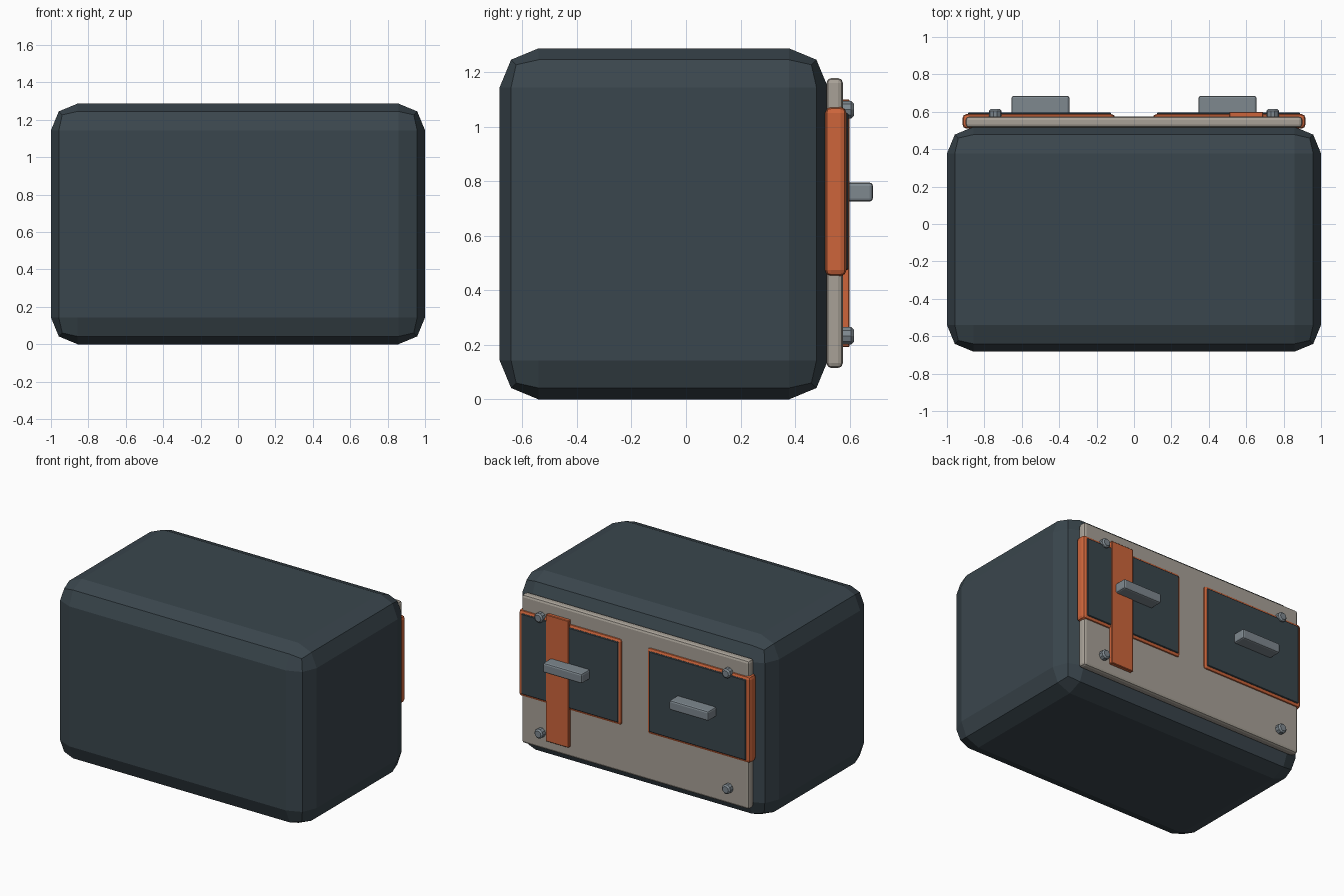
import bpy, bmesh, math

if "Cube" in bpy.data.objects:
    bpy.data.objects.remove(bpy.data.objects["Cube"])


def material(name, rgb):
    """Flat colour from 0-255 display values."""
    m = bpy.data.materials.new(name)
    lin = [((c / 255 + 0.055) / 1.055) ** 2.4 for c in rgb]
    m.diffuse_color = (*lin, 1)
    m.use_nodes = True
    m.node_tree.nodes["Principled BSDF"].inputs["Base Color"].default_value = m.diffuse_color
    return m


SLATE = material("dark slate", (58, 70, 77))
BEIGE = material("warm grey", (168, 161, 151))
ORANGE = material("burnt orange", (205, 101, 59))
METAL = material("steel grey", (126, 136, 143))


def finish(name, bm, mat):
    me = bpy.data.meshes.new(name)
    bm.to_mesh(me)
    bm.free()
    me.materials.append(mat)
    ob = bpy.data.objects.new(name, me)
    bpy.context.collection.objects.link(ob)
    return ob


def box(name, x, y, z, mat, bevel, segments=2):
    """Bevelled box given by its (min, max) along each axis."""
    bm = bmesh.new()
    bmesh.ops.create_cube(bm, size=1)
    for v in bm.verts:
        v.co = [lo + (hi - lo) * (c + 0.5) for c, (lo, hi) in zip(v.co, (x, y, z))]
    if bevel:
        bmesh.ops.bevel(bm, geom=bm.edges[:], offset=bevel, segments=segments,
                        profile=0.5, affect='EDGES')
    return finish(name, bm, mat)


def bolt(name, x, z):
    """Short round bolt head facing backwards, with a chamfered rim."""
    bm = bmesh.new()
    rings = []
    for y, r in ((0.56, 0.034), (0.605, 0.034), (0.615, 0.024)):
        rings.append([bm.verts.new((x + r * math.cos(i * math.tau / 10), y,
                                    z + r * math.sin(i * math.tau / 10)))
                      for i in range(10)])
    for a, b in zip(rings, rings[1:]):
        for i in range(10):
            j = (i + 1) % 10
            bm.faces.new((a[i], a[j], b[j], b[i]))
    bm.faces.new(rings[0])
    bm.faces.new(rings[-1])
    bmesh.ops.recalc_face_normals(bm, faces=bm.faces[:])
    return finish(name, bm, METAL)


# Main case and the panel on its back
box("case_body", (-1, 1), (-0.683, 0.52), (0, 1.287), SLATE, 0.143)
box("back_panel", (-0.9, 0.9), (0.515, 0.575), (0.115, 1.178), BEIGE, 0.018)

# Two framed doors with handles and bolts
for side, s in (("right", 1), ("left", -1)):
    def span(a, b):
        return tuple(sorted((s * a, s * b)))
    box("door_frame_" + side, span(0.1, 0.917), (0.51, 0.588), (0.452, 1.072), ORANGE, 0.022)
    box("door_plate_" + side, span(0.122, 0.888), (0.56, 0.595), (0.475, 1.05), SLATE, 0.004, 1)
    box("handle_" + side, span(0.345, 0.655), (0.585, 0.685), (0.725, 0.795), METAL, 0.012)
    for level, z in (("lower", 0.233), ("upper", 1.062)):
        bolt(f"bolt_{level}_{side}", s * 0.742, z)

# Vertical strap across one door
box("strap", (0.51, 0.69), (0.565, 0.6), (0.192, 1.1), ORANGE, 0.004, 1)
